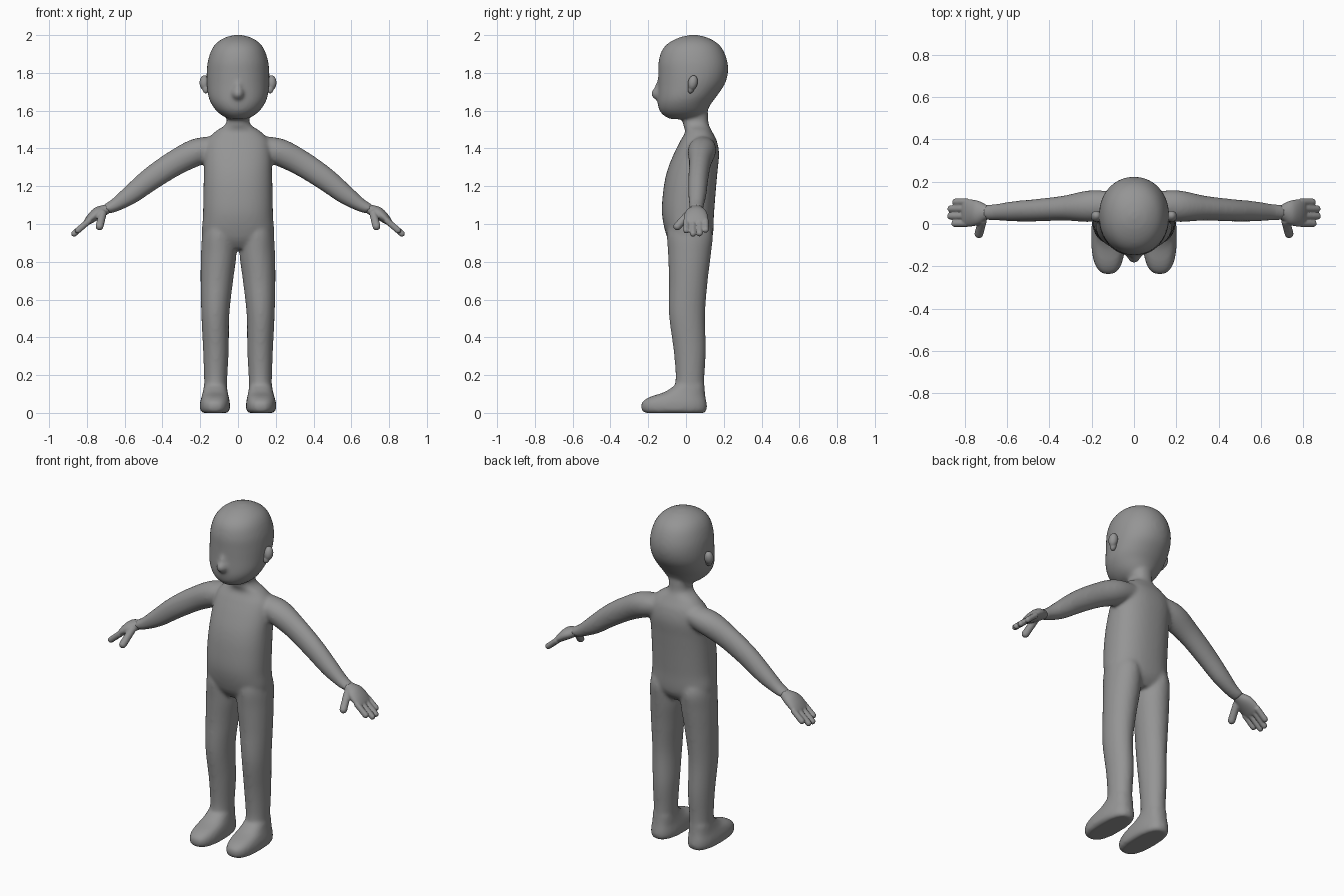
import bpy, bmesh, math
from mathutils import Vector, Matrix

cube = bpy.data.objects.get("Cube")
if cube:
    bpy.data.objects.remove(cube)

grey = bpy.data.materials.new("plain grey")
grey.use_nodes = True
colour = (0.3, 0.3, 0.3, 1)
grey.diffuse_color = colour
grey.node_tree.nodes["Principled BSDF"].inputs["Base Color"].default_value = colour
UP = Vector((0, 0, 1))


def refine(rows, steps=5):
    """Smooth spline through the given section rows."""
    out = []
    for i in range(len(rows) - 1):
        p0, p1, p2 = rows[max(i - 1, 0)], rows[i], rows[i + 1]
        p3 = rows[min(i + 2, len(rows) - 1)]
        for s in range(steps):
            t = s / steps
            out.append([b + 0.5 * t * (c - a + t * (2 * a - 5 * b + 4 * c - d
                        + t * (3 * (b - c) + d - a)))
                        for a, b, c, d in zip(p0, p1, p2, p3)])
    return out + [list(rows[-1])]


def loft(bm, rows, axis=UP, power=2.0, sides=40):
    """Closed skin over rows of (x, y, z, radius across, radius in depth)."""
    axis = Vector(axis).normalized()
    v = Vector((0, 1, 0))
    v = (v - axis * axis.dot(v)).normalized()
    u = v.cross(axis)
    rings = []
    for x, y, z, a, b in refine(rows):
        ring = []
        for k in range(sides):
            c, s = math.cos(k * math.tau / sides), math.sin(k * math.tau / sides)
            c = math.copysign(abs(c) ** (2 / power), c)
            s = math.copysign(abs(s) ** (2 / power), s)
            ring.append(bm.verts.new(Vector((x, y, z)) + u * a * c + v * b * s))
        rings.append(ring)
    for low, high in zip(rings, rings[1:]):
        for k in range(sides):
            n = (k + 1) % sides
            bm.faces.new((low[k], low[n], high[n], high[k]))
    bm.faces.new(rings[0][::-1])
    bm.faces.new(rings[-1])


def upright(bm, rows, side=1, power=2.0):
    """Loft from rows of (z, centre x, half width, front y, back y)."""
    loft(bm, [(side * x, (f + b) / 2, z, w, (b - f) / 2)
              for z, x, w, f, b in rows], power=power)


def digit(bm, start, end, radius):
    """Round-ended finger."""
    start, end = Vector(start), Vector(end)
    axis = (end - start).normalized()
    spots = [(start, radius), (start.lerp(end, 0.5), radius), (end - axis * radius, radius),
             (end - axis * radius * 0.4, radius * 0.8), (end, radius * 0.25)]
    loft(bm, [(*p, r, r) for p, r in spots], axis, sides=16)


def ball(bm, centre, radii, turn=0.0):
    m = Matrix.Translation(centre) @ Matrix.Rotation(turn, 4, 'X') @ Matrix.Diagonal((*radii, 1))
    bmesh.ops.create_uvsphere(bm, u_segments=24, v_segments=16, radius=1, matrix=m)


def finish(bm, name, voxel=0, blend=0):
    """Turn the parts into one object, fused into a soft skin if voxel is set."""
    bmesh.ops.recalc_face_normals(bm, faces=bm.faces)
    for f in bm.faces:
        f.smooth = True
    mesh = bpy.data.meshes.new(name)
    bm.to_mesh(mesh)
    bm.free()
    mesh.materials.append(grey)
    obj = bpy.data.objects.new(name, mesh)
    bpy.context.collection.objects.link(obj)
    if voxel:
        fuse = obj.modifiers.new("fuse", 'REMESH')
        fuse.mode = 'VOXEL'
        fuse.voxel_size = voxel
        fuse.use_smooth_shade = True
        soft = obj.modifiers.new("soften", 'SMOOTH')
        soft.factor = 0.5
        soft.iterations = blend


# Torso and neck
body = bmesh.new()
upright(body, [(.87, 0, .10, -.06, .10), (.93, 0, .185, -.10, .14), (1.05, 0, .185, -.127, .148),
               (1.18, 0, .183, -.12, .158), (1.28, 0, .18, -.10, .167), (1.37, 0, .178, -.065, .175),
               (1.44, 0, .165, -.03, .163), (1.49, 0, .12, -.004, .138), (1.53, 0, .064, -.016, .12),
               (1.60, 0, .06, -.015, .115), (1.68, 0, .05, 0, .10)], power=2.3)

# Head and nose
upright(body, [(1.555, 0, .04, -.08, .06), (1.57, 0, .078, -.112, .09), (1.60, 0, .115, -.14, .112),
               (1.64, 0, .143, -.15, .135), (1.68, 0, .158, -.15, .165), (1.74, 0, .165, -.148, .205),
               (1.80, 0, .166, -.147, .222), (1.86, 0, .16, -.145, .219), (1.92, 0, .141, -.127, .197),
               (1.96, 0, .112, -.09, .163), (1.988, 0, .067, -.033, .11), (2.0, 0, .02, .02, .06)], power=2.1)
ball(body, (0, -.148, 1.69), (.032, .037, .034))
ball(body, (0, -.135, 1.72), (.022, .03, .045))

# Limbs
for side in (1, -1):
    upright(body, [(.04, .12, .06, -.05, .10), (.12, .119, .06, -.06, .098), (.20, .118, .062, -.055, .098),
                   (.335, .117, .068, -.066, .105), (.52, .12, .074, -.09, .101), (.70, .112, .086, -.09, .115),
                   (.84, .102, .094, -.095, .132), (.95, .10, .088, -.10, .14),
                   (1.05, .09, .07, -.08, .10)], side)
    upright(body, [(0, .122, .066, -.218, .10), (.012, .122, .077, -.233, .108), (.035, .122, .08, -.238, .111),
                   (.06, .122, .078, -.23, .108), (.085, .121, .072, -.19, .103), (.11, .12, .066, -.115, .10),
                   (.145, .12, .06, -.06, .098)], side, power=2.5)
    arm = [(.08, .09, 1.42, .055, .06), (.20, .085, 1.388, .073, .075), (.33, .075, 1.325, .068, .059),
           (.46, .065, 1.24, .062, .053), (.565, .06, 1.158, .052, .048), (.65, .056, 1.1, .036, .039),
           (.70, .055, 1.077, .028, .036)]
    loft(body, [(side * x, y, z, a, b) for x, y, z, a, b in arm], (side * .84, 0, -.54))
finish(body, "body", 0.01, 8)

for side, label in ((1, "left"), (-1, "right")):
    # Hand with four fingers and a thumb
    hand = bmesh.new()
    palm = [(.675, .055, 1.09, .022, .028), (.70, .055, 1.078, .028, .036), (.735, .053, 1.062, .033, .056),
            (.77, .052, 1.037, .028, .064), (.80, .052, 1.01, .018, .062), (.81, .052, 1.002, .008, .05)]
    loft(hand, [(side * x, y, z, a, b) for x, y, z, a, b in palm], (side * .76, 0, -.65))
    for y, tip in ((.104, .856), (.072, .878), (.037, .88), (.002, .86)):
        digit(hand, (side * .785, y, 1.02), (side * tip, y, 1.02 - (tip - .785) * .86), .0165)
    digit(hand, (side * .715, .02, 1.06), (side * .737, -.06, .972), .021)
    finish(hand, label + "_hand", 0.005, 4)

    # Ear
    ear = bmesh.new()
    ball(ear, (side * .178, .036, 1.748), (.026, .026, .04), -.2)
    ball(ear, (side * .17, .028, 1.72), (.02, .018, .03), -.3)
    finish(ear, label + "_ear", 0.004, 5)
